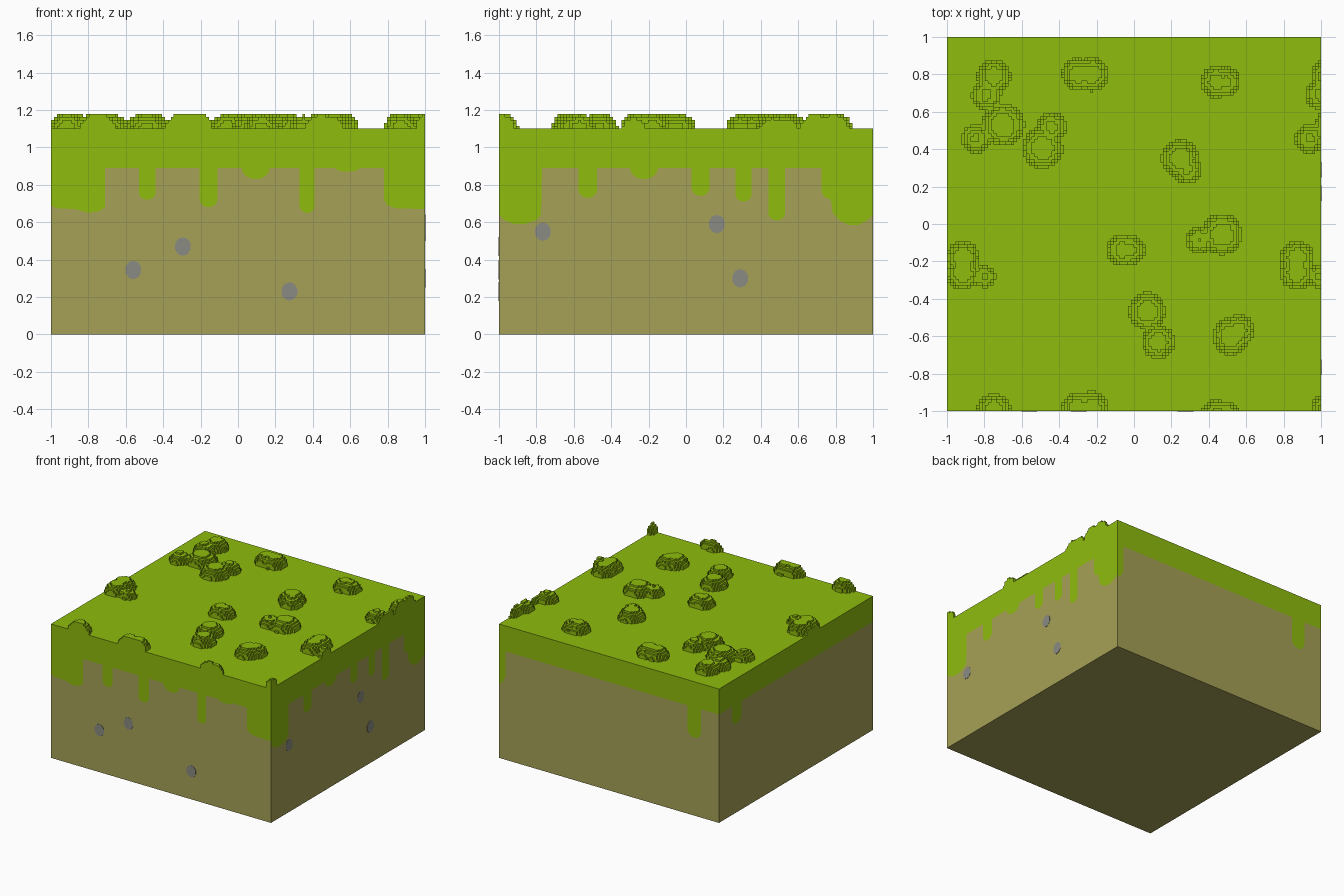
import bpy, bmesh, math
from mathutils import Matrix, Vector

cube = bpy.data.objects.get("Cube")
if cube:
    bpy.data.objects.remove(cube)


def material(name, r, g, b):
    m = bpy.data.materials.new(name)
    m.use_nodes = True
    m.diffuse_color = (r, g, b, 1)
    m.node_tree.nodes["Principled BSDF"].inputs["Base Color"].default_value = (r, g, b, 1)
    return m


SOIL = material("tan soil", 0.381, 0.356, 0.093)
GRASS = material("lime grass", 0.275, 0.503, 0.004)
STONE = material("grey stone", 0.258, 0.258, 0.227)

TOP = 1.1      # top of the flat turf
EDGE = 0.89    # lower edge of the turf between drips


def finish(name, bm, *mats):
    mesh = bpy.data.meshes.new(name)
    bm.to_mesh(mesh)
    bm.free()
    for m in mats:
        mesh.materials.append(m)
    obj = bpy.data.objects.new(name, mesh)
    bpy.context.collection.objects.link(obj)
    return obj


def drip(a, b, low, steps=8):
    """Straight-sided drip between a and b with a rounded tip at height low."""
    half, mid = (b - a) / 2, (a + b) / 2
    tip = min(half * 0.9, EDGE - low)
    pts = [(a, EDGE)] if EDGE - low > tip else []
    for i in range(steps + 1):
        t = math.pi * i / steps
        pts.append((mid - half * math.cos(t), low + tip * (1 - math.sin(t))))
    return pts + ([(b, EDGE)] if EDGE - low > tip else [])


# Lower turf edge on each wall, left to right as seen from outside
front = [(-1, .69), (-.97, .675), (-.87, .67), (-.8, .65), (-.74, .66), (-.71, .68), (-.71, EDGE)]
for d in [(-.53, -.44, .72), (-.205, -.11, .68), (.02, .17, .83), (.33, .41, .65), (.52, .65, .87)]:
    front += drip(*d)
front += [(.78, EDGE), (.78, .72), (.8, .69), (.84, .675), (1, .67)]

right = [(-1, .64), (-.97, .61), (-.92, .59), (-.86, .59), (-.8, .61), (-.775, .64), (-.77, EDGE)]
for d in [(-.575, -.475, .73), (-.3, -.15, .83), (.03, .125, .74), (.265, .35, .71), (.44, .53, .61)]:
    right += drip(*d)
right += [(.725, EDGE), (.725, .76), (.74, .735), (.775, .72), (.785, .65), (.82, .61),
          (.87, .585), (.92, .585), (.97, .61), (1, .64)]

back = [(-1, .6), (-.96, .64), (-.94, .69), (-.94, EDGE)] + drip(.715, .835, .64) + [(1, EDGE)]
left = [(-1, EDGE)] + drip(-.83, -.71, .73) + [(1, EDGE)]


def wall_point(side, s, z, out=1.0):
    return Matrix.Rotation(side * math.pi / 2, 3, 'Z') @ Vector((s, -out, z))


# Ground block: every wall is cut along its drip line into soil and turf
bm = bmesh.new()
for side, line in enumerate([front, right, back, left]):
    edge = [bm.verts.new(wall_point(side, s, z)) for s, z in line]
    low = [bm.verts.new(wall_point(side, s, 0)) for s in (-1, 1)]
    high = [bm.verts.new(wall_point(side, s, TOP)) for s in (1, -1)]
    bm.faces.new(low + edge[::-1]).material_index = 0
    bm.faces.new(edge + high).material_index = 1
corners = [(-1, -1), (1, -1), (1, 1), (-1, 1)]
bm.faces.new([bm.verts.new((x, y, TOP)) for x, y in corners]).material_index = 1
bm.faces.new([bm.verts.new((x, y, 0)) for x, y in corners[::-1]]).material_index = 0
bmesh.ops.remove_doubles(bm, verts=bm.verts, dist=1e-5)
finish("ground_block", bm, SOIL, GRASS)

# Stones: thin rounded plates on the front and right walls
stones = [(0, -.56, .345), (0, -.295, .47), (0, .275, .23),
          (1, -.765, .55), (1, .165, .59), (1, .29, .3)]
for n, (side, s, z) in enumerate(stones):
    bm = bmesh.new()
    rings = []
    for out in (0.998, 1.002):
        ring = []
        for i in range(10):
            t = math.tau * (i + .5) / 10
            ring.append(bm.verts.new(wall_point(side, s + .044 * math.cos(t),
                                                z + .05 * math.sin(t), out)))
        rings.append(ring)
    bm.faces.new(rings[1])
    for i in range(10):
        j = (i + 1) % 10
        bm.faces.new((rings[0][i], rings[0][j], rings[1][j], rings[1][i]))
    finish(f"stone_{n + 1}", bm, STONE)

# Grass tufts: stepped domes (x, y, radius), repeated across the block edges
tufts = [(-.75, .79, .09), (-.79, .69, .08), (-.7, .53, .115), (-.845, .455, .078),
         (-.44, .52, .08), (-.49, .405, .11), (-.3, .8, .087), (-.225, .8, .09),
         (.44, .76, .085), (.49, .76, .08), (.245, .35, .1), (.285, .29, .078),
         (.47, -.055, .11), (.35, -.085, .075), (-.06, -.14, .085), (-.02, -.14, .08),
         (.07, -.465, .1), (.13, -.63, .09), (.56, -.57, .085), (.52, -.6, .1),
         (-.915, -.18, .09), (-.915, -.26, .09), (-.8, -.28, .06)]
REPEAT = 1.785
domes = [(x + dx, y + dy, r) for x, y, r in tufts for dx in (0, REPEAT) for dy in (0, -REPEAT)
         if x + dx - r < 1 and y + dy + r > -1]

CELLS = 128
V = 2 / CELLS
level = {}
for x, y, r in domes:
    peak = min(.085, r * .95)
    for i in range(int((x - r + 1) / V) - 1, int((x + r + 1) / V) + 2):
        for j in range(int((y - r + 1) / V) - 1, int((y + r + 1) / V) + 2):
            if not (0 <= i < CELLS and 0 <= j < CELLS):
                continue
            d = math.hypot((i + .5) * V - 1 - x, (j + .5) * V - 1 - y) / r
            if d < 1:
                step = min(5, round(peak * math.sqrt(1 - d * d) / V))
                level[i, j] = max(step, level.get((i, j), 0))

bm = bmesh.new()


def quad(points):
    bm.faces.new([bm.verts.new((i * V - 1, j * V - 1, TOP + k * V)) for i, j, k in points])


for (i, j), h in level.items():
    if h == 0:
        continue
    ring = [(i, j), (i + 1, j), (i + 1, j + 1), (i, j + 1)]
    quad([(a, b, h) for a, b in ring])
    # Risers down to each lower neighbour
    for n, (di, dj) in enumerate([(0, -1), (1, 0), (0, 1), (-1, 0)]):
        p, q = ring[n], ring[(n + 1) % 4]
        for k in range(level.get((i + di, j + dj), 0), h):
            quad([(*p, k), (*q, k), (*q, k + 1), (*p, k + 1)])
bmesh.ops.remove_doubles(bm, verts=bm.verts, dist=1e-4)
finish("grass_tufts", bm, GRASS)
